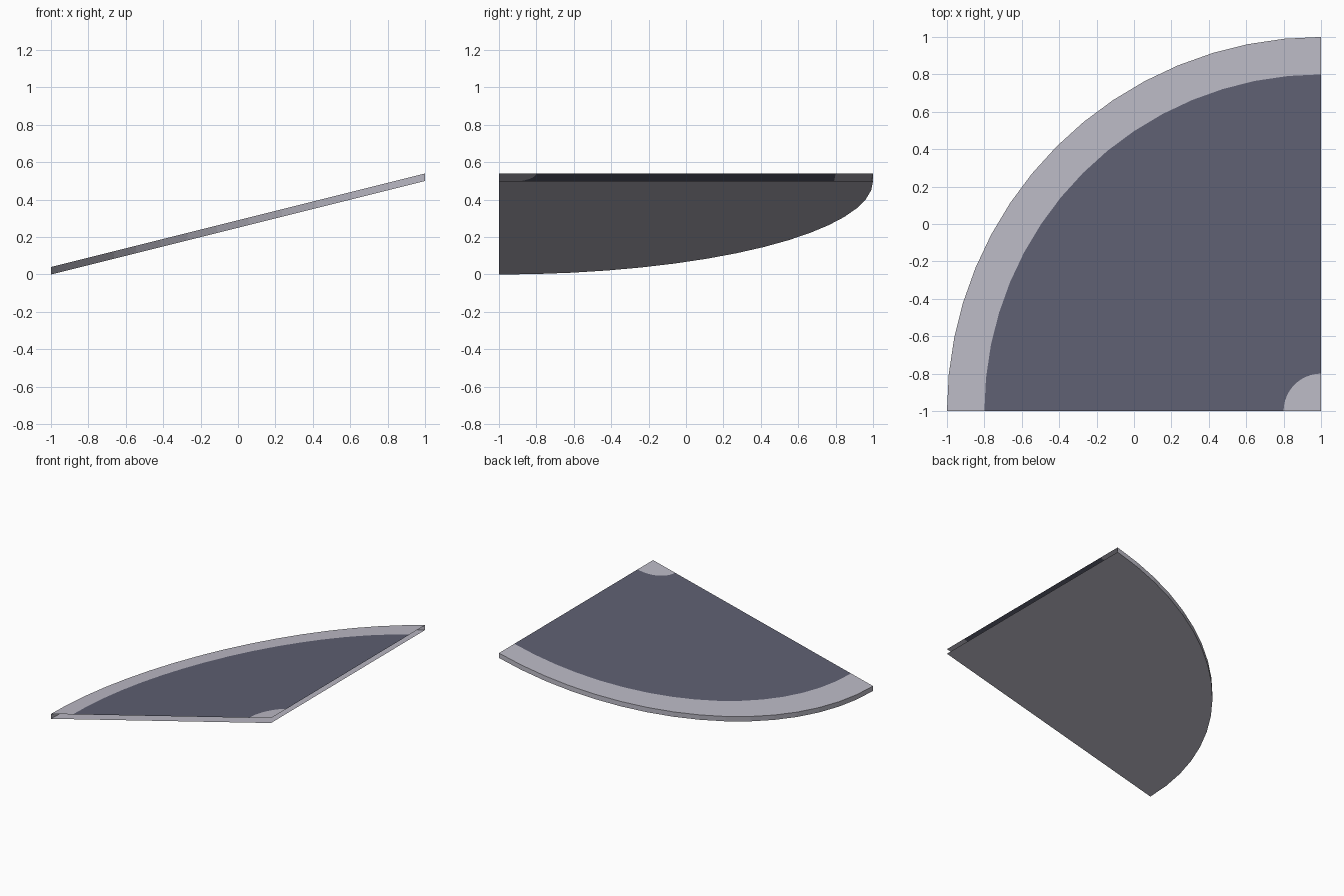
import bpy, bmesh, math

if "Cube" in bpy.data.objects:
    bpy.data.objects.remove(bpy.data.objects["Cube"])

SEG = 16                 # facets in the quarter turn
CX, CY = 1.0, -1.0       # centre of the turn
THICK = 0.04


def material(name, rgb):
    m = bpy.data.materials.new(name)
    m.diffuse_color = (*rgb, 1.0)
    m.use_nodes = True
    m.node_tree.nodes["Principled BSDF"].inputs["Base Color"].default_value = m.diffuse_color
    return m


kerb_mat = material("pale kerb grey", (0.50, 0.49, 0.56))
road_mat = material("dark road blue grey", (0.112, 0.117, 0.168))


def point(r, i, lift):
    """Point on the sloped plane at radius r and step i of the quarter turn."""
    a = math.pi / 2 * i / SEG
    x, y = CX - r * math.cos(a), CY + r * math.sin(a)
    return (x, y, 0.25 * (x + 1) + lift)


def strip(name, rails, mat):
    """Quad strip between two rails, each given as (radius, lift)."""
    bm = bmesh.new()
    inner, outer = [[bm.verts.new(point(r, i, z)) for i in range(SEG + 1)] for r, z in rails]
    for i in range(SEG):
        bm.faces.new((inner[i], outer[i], outer[i + 1], inner[i + 1]))
    finish(name, bm, mat)


def sector(name, r, lift, mat, up):
    """Flat pie slice filling the turn out to radius r."""
    bm = bmesh.new()
    rim = [bm.verts.new(point(r, i, lift)) for i in range(SEG + 1)]
    loop = [bm.verts.new((CX, CY, 0.5 + lift))] + rim
    f = bm.faces.new(loop)
    f.normal_update()
    if (f.normal.z > 0) != up:
        f.normal_flip()
    finish(name, bm, mat)


def finish(name, bm, mat):
    if name != "underside" and name != "inner_kerb":
        bm.normal_update()
        for f in bm.faces:
            c = f.calc_center_median()
            # walls face away from the turn centre, decks face up
            side = f.normal.z if abs(f.normal.z) > 0.5 else \
                f.normal.x * (c.x - CX) + f.normal.y * (c.y - CY)
            if side < 0:
                f.normal_flip()
    me = bpy.data.meshes.new(name)
    bm.to_mesh(me)
    bm.free()
    me.materials.append(mat)
    ob = bpy.data.objects.new(name, me)
    bpy.context.collection.objects.link(ob)


# Top deck: small inner kerb, road surface, outer kerb
sector("inner_kerb", 0.2, THICK, kerb_mat, True)
strip("road", ((0.2, THICK), (1.8, THICK)), road_mat)
strip("outer_kerb", ((1.8, THICK), (2.0, THICK)), kerb_mat)

# Curved outer wall and underside; both straight ends stay open
strip("outer_wall", ((2.0, 0.0), (2.0, THICK)), kerb_mat)
sector("underside", 2.0, 0.0, kerb_mat, False)
